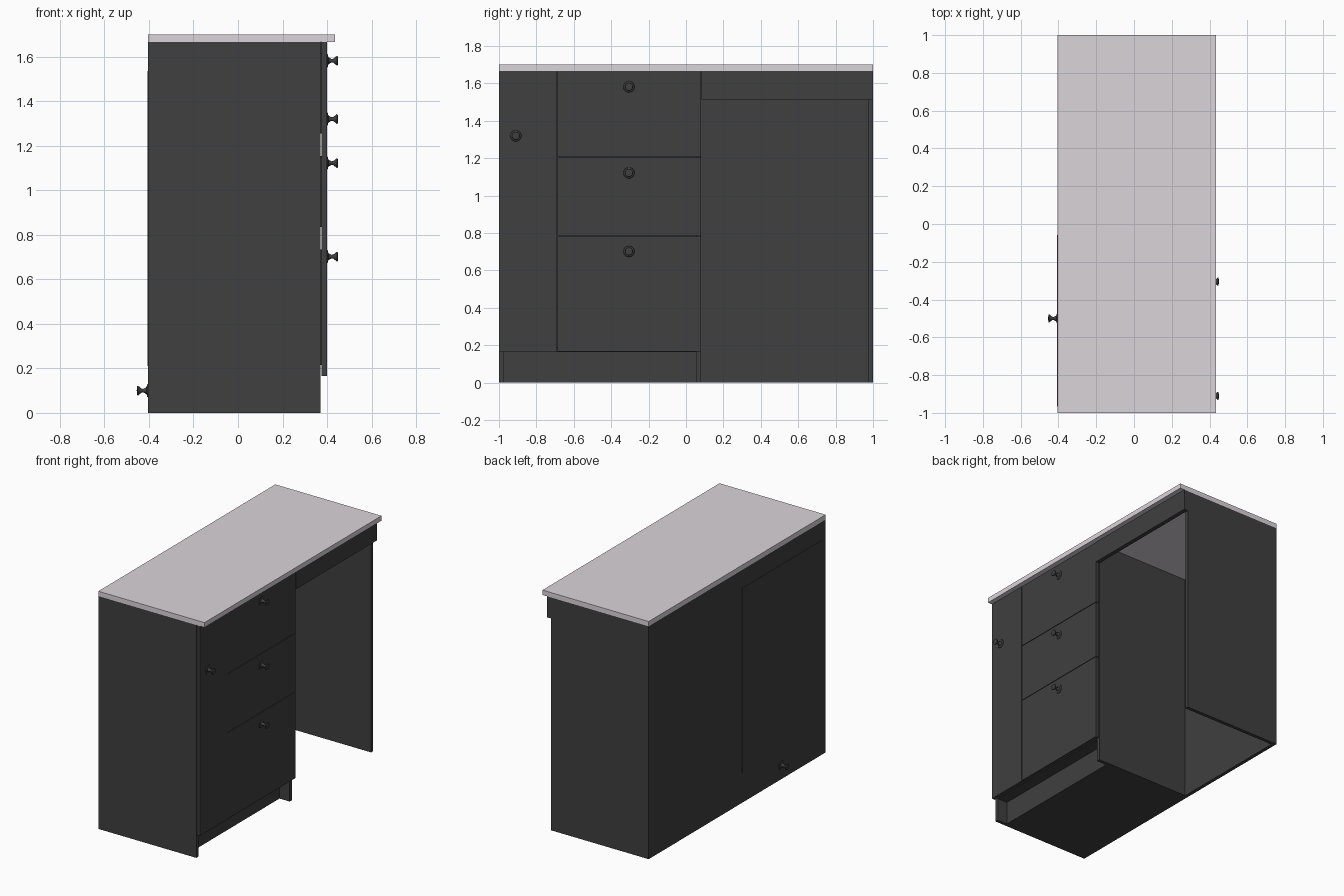
import bpy, bmesh, math
from mathutils import Matrix

if "Cube" in bpy.data.objects:
    bpy.data.objects.remove(bpy.data.objects["Cube"])


def material(name, rgb):
    m = bpy.data.materials.new(name)
    m.diffuse_color = (*rgb, 1)
    m.use_nodes = True
    m.node_tree.nodes["Principled BSDF"].inputs["Base Color"].default_value = m.diffuse_color
    return m


DARK = material("dark_paint", (0.05, 0.05, 0.05))
PALE = material("pale_laminate", (0.71, 0.66, 0.70))


def finish(name, bm, mat):
    bmesh.ops.recalc_face_normals(bm, faces=bm.faces)
    me = bpy.data.meshes.new(name)
    bm.to_mesh(me)
    bm.free()
    me.materials.append(mat)
    ob = bpy.data.objects.new(name, me)
    bpy.context.collection.objects.link(ob)
    return ob


def box(name, x, y, z, mat=DARK):
    """Box from (min, max) ranges."""
    bm = bmesh.new()
    bmesh.ops.create_cube(bm, size=1)
    for v in bm.verts:
        v.co = [r[0] if c < 0 else r[1] for c, r in zip(v.co, (x, y, z))]
    return finish(name, bm, mat)


# knob profile: (distance from panel, radius)
KNOB = [(0, 0), (0, 0.03), (0.003, 0.028), (0.006, 0.016), (0.02, 0.008),
        (0.028, 0.009), (0.044, 0.022), (0.048, 0.02), (0.05, 0)]


def knob(name, x, y, z, side=1):
    bm = bmesh.new()
    vs = [bm.verts.new((d * side, r, 0)) for d, r in KNOB]
    es = [bm.edges.new(p) for p in zip(vs, vs[1:])]
    bmesh.ops.spin(bm, geom=vs + es, cent=(0, 0, 0), axis=(1, 0, 0),
                   angle=math.tau, steps=24)
    bmesh.ops.remove_doubles(bm, verts=bm.verts, dist=1e-5)
    bmesh.ops.transform(bm, matrix=Matrix.Translation((x, y, z)), verts=bm.verts)
    ob = finish(name, bm, DARK)
    bpy.ops.object.select_all(action='DESELECT')
    ob.select_set(True)
    bpy.context.view_layer.objects.active = ob
    bpy.ops.object.shade_smooth_by_angle(angle=math.radians(40))


BACK, FRONT, TOP, T = -0.405, 0.37, 1.665, 0.025
KICK, SPLIT = 0.165, 0.08

# worktop
box("worktop", (BACK, 0.435), (-1, 1), (TOP, 1.70), PALE)

# three upright panels, full-width back
for name, y in (("left_side", -1), ("divider", SPLIT - T), ("right_side", 1 - T)):
    box(name, (BACK, FRONT), (y, y + T), (0, TOP))
box("back_panel", (BACK, BACK + T), (-1 + T, 1 - T), (0, TOP))

# cabinet base, floor and recessed toe kick
box("base_panel", (BACK + T, 0.29), (-1 + T, SPLIT - T), (0, T))
box("cabinet_floor", (BACK + T, FRONT), (-1 + T, SPLIT - T), (KICK, KICK + T))
box("toe_kick", (0.265, 0.29), (-1 + T, SPLIT - T), (T, KICK))

# apron above the knee space
box("apron", (FRONT, 0.40), (SPLIT + 0.002, 1), (1.515, TOP))

# narrow door and three drawer fronts
FX, G, DY = (0.375, 0.40), 0.002, -0.69
box("narrow_door", FX, (-1, DY - G), (KICK, TOP))
knob("door_knob", 0.40, -0.91, 1.32)
levels = [KICK, 0.785, 1.205, TOP]
for i, (lo, hi) in enumerate(zip(levels, levels[1:])):
    box(f"drawer_front_{i + 1}", FX, (DY + G, SPLIT), (lo + G, hi - G))
    box(f"drawer_box_{i + 1}", (-0.2, 0.376), (DY + 0.03, SPLIT - 0.04),
        (lo + 0.05, hi - 0.05))
    knob(f"drawer_knob_{i + 1}", 0.40, (DY + SPLIT) / 2, hi - 0.083)

# rear access panel and its knob
box("rear_access_panel", (BACK - 0.002, BACK + 0.01), (-0.966, -0.057), (0.21, 1.535))
knob("rear_knob", BACK, -0.5, 0.10, -1)
